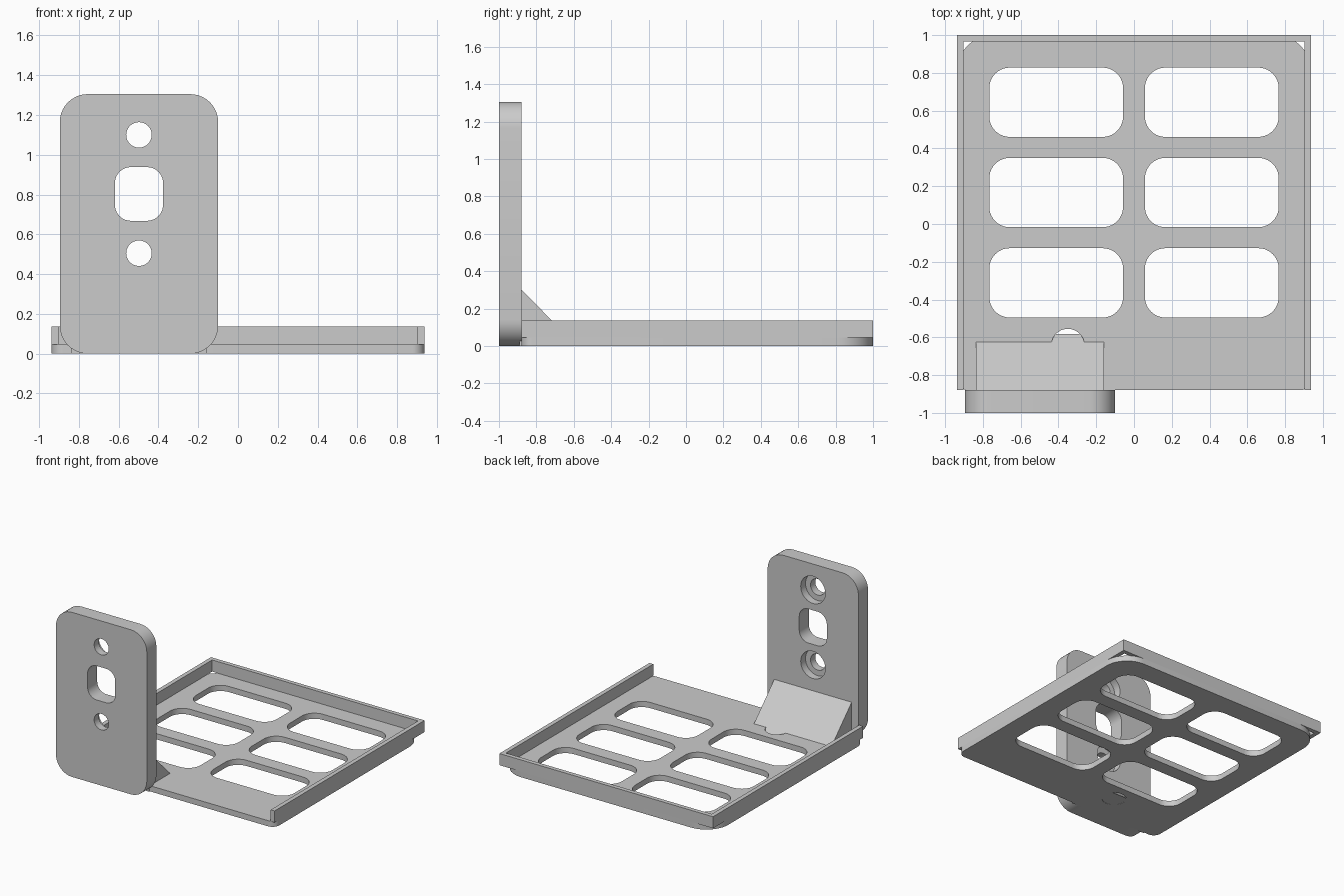
import bpy
import bmesh
from math import cos, sin, pi, radians

cube = bpy.data.objects.get("Cube")
if cube:
    bpy.data.objects.remove(cube, do_unlink=True)

# One plain grey for the whole bracket
grey = bpy.data.materials.new("matte_grey")
grey.use_nodes = True
colour = (0.6, 0.6, 0.6, 1)
grey.diffuse_color = colour
grey.node_tree.nodes["Principled BSDF"].inputs["Base Color"].default_value = colour

# How a 2D outline point plus a depth maps to space
FLAT = lambda u, v, d: (u, v, d)      # outline in x, y
UPRIGHT = lambda u, v, d: (u, d, v)   # outline in x, z
SIDEWAYS = lambda u, v, d: (d, u, v)  # outline in y, z


def rounded_rect(u0, u1, v0, v1, low_r, high_r=None, steps=10):
    high_r = low_r if high_r is None else high_r
    corners = [(u1 - high_r, v1 - high_r, high_r, 0), (u0 + high_r, v1 - high_r, high_r, 1),
               (u0 + low_r, v0 + low_r, low_r, 2), (u1 - low_r, v0 + low_r, low_r, 3)]
    return [(u + r * cos((q + i / steps) * pi / 2), v + r * sin((q + i / steps) * pi / 2))
            for u, v, r, q in corners for i in range(steps + 1)]


def circle(u, v, r, n=48):
    return [(u + r * cos(2 * pi * i / n), v + r * sin(2 * pi * i / n)) for i in range(n)]


def prism(name, outline, d0, d1, place):
    bm = bmesh.new()
    low = [bm.verts.new(place(u, v, d0)) for u, v in outline]
    high = [bm.verts.new(place(u, v, d1)) for u, v in outline]
    bm.faces.new(low)
    bm.faces.new(high)
    for i in range(len(low)):
        j = (i + 1) % len(low)
        bm.faces.new((low[i], low[j], high[j], high[i]))
    bmesh.ops.recalc_face_normals(bm, faces=bm.faces[:])
    mesh = bpy.data.meshes.new(name)
    bm.to_mesh(mesh)
    bm.free()
    mesh.materials.append(grey)
    obj = bpy.data.objects.new(name, mesh)
    bpy.context.collection.objects.link(obj)
    return obj


def select(obj):
    bpy.ops.object.select_all(action="DESELECT")
    obj.select_set(True)
    bpy.context.view_layer.objects.active = obj


def cut(obj, cutters):
    for cutter in cutters:
        cutter.hide_render = True
        mod = obj.modifiers.new("opening", "BOOLEAN")
        mod.operation = "DIFFERENCE"
        mod.solver = "EXACT"
        mod.object = cutter
        select(obj)
        bpy.ops.object.modifier_apply(modifier=mod.name)
        bpy.data.objects.remove(cutter, do_unlink=True)


FRONT, BACK, HALF = -0.88, 1.0, 0.937
PLATE_TOP, RIM_TOP, RIM = 0.045, 0.137, 0.034

# Tray floor with six windows and a small round opening under the gusset
floor = prism("tray_floor", rounded_rect(-HALF, HALF, FRONT, BACK, 0.06, 0.19),
              0, PLATE_TOP, FLAT)
openings = [rounded_rect(u, u + 0.708, v, v + 0.367, 0.108)
            for u in (-0.766, 0.058) for v in (-0.495, -0.017, 0.461)]
openings.append(circle(-0.35, -0.643, 0.088))
cut(floor, [prism("cutter", o, -0.1, 0.2, FLAT) for o in openings])

# Rim on the back and both sides
inner = HALF - RIM
rim = prism("tray_rim", [(-HALF, FRONT), (-HALF, BACK), (HALF, BACK), (HALF, FRONT),
                         (inner, FRONT), (inner, BACK - RIM),
                         (-inner, BACK - RIM), (-inner, FRONT)],
            PLATE_TOP, RIM_TOP, FLAT)

# Upright mounting plate with a central window and two counterbored screw holes
MID = -0.498
mount = prism("mounting_plate", rounded_rect(MID - 0.398, MID + 0.398, 0, 1.305, 0.14),
              -1, FRONT, UPRIGHT)
cutters = [prism("cutter", rounded_rect(MID - 0.121, MID + 0.121, 0.668, 0.938, 0.08),
                 -1.1, -0.8, UPRIGHT)]
for height in (0.505, 1.1):
    cutters.append(prism("cutter", circle(MID, height, 0.064), -1.1, -0.8, UPRIGHT))
    cutters.append(prism("cutter", circle(MID, height, 0.108), -0.94, -0.8, UPRIGHT))
cut(mount, cutters)

# Sloped gusset joining the plate to the tray
gusset = prism("gusset", [(FRONT - 0.01, 0.001), (-0.582, 0.001), (FRONT, 0.3), (FRONT - 0.01, 0.3)],
               -0.837, -0.158, SIDEWAYS)

for part in (floor, rim, mount, gusset):
    select(part)
    bpy.ops.object.shade_smooth_by_angle(angle=radians(30))
